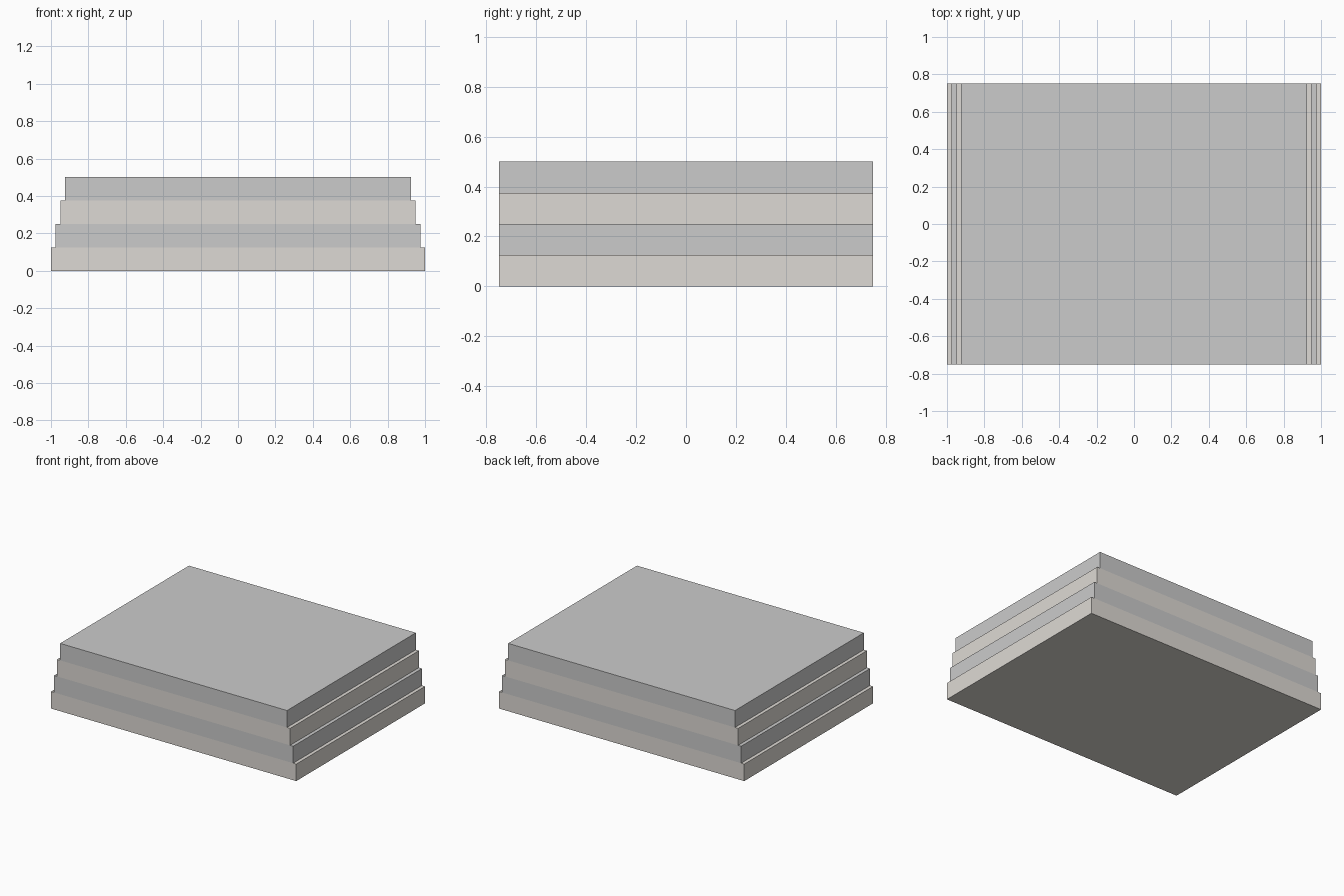
import bpy

if "Cube" in bpy.data.objects:
    bpy.data.objects.remove(bpy.data.objects["Cube"])

DEPTH, LAYER_H, STEP = 1.5, 0.125, 0.05

# Warm tint for alternate slabs
warm = bpy.data.materials.new("warm_stone")
warm.diffuse_color = (0.73, 0.70, 0.66, 1.0)
warm.use_nodes = True
warm.node_tree.nodes["Principled BSDF"].inputs["Base Color"].default_value = warm.diffuse_color


def slab(name, width, z_bottom, material=None):
    bpy.ops.mesh.primitive_cube_add(size=1, location=(0, 0, z_bottom + LAYER_H / 2))
    obj = bpy.context.object
    obj.name = name
    obj.scale = (width, DEPTH, LAYER_H)
    bpy.ops.object.transform_apply(location=False, rotation=False, scale=True)
    if material:
        obj.data.materials.append(material)
    return obj


# Four stacked slabs, each stepping in on the left and right sides only
for i, name in enumerate(("bottom_slab", "lower_slab", "upper_slab", "top_slab")):
    slab(name, 2.0 - STEP * i, LAYER_H * i, warm if i % 2 == 0 else None)
